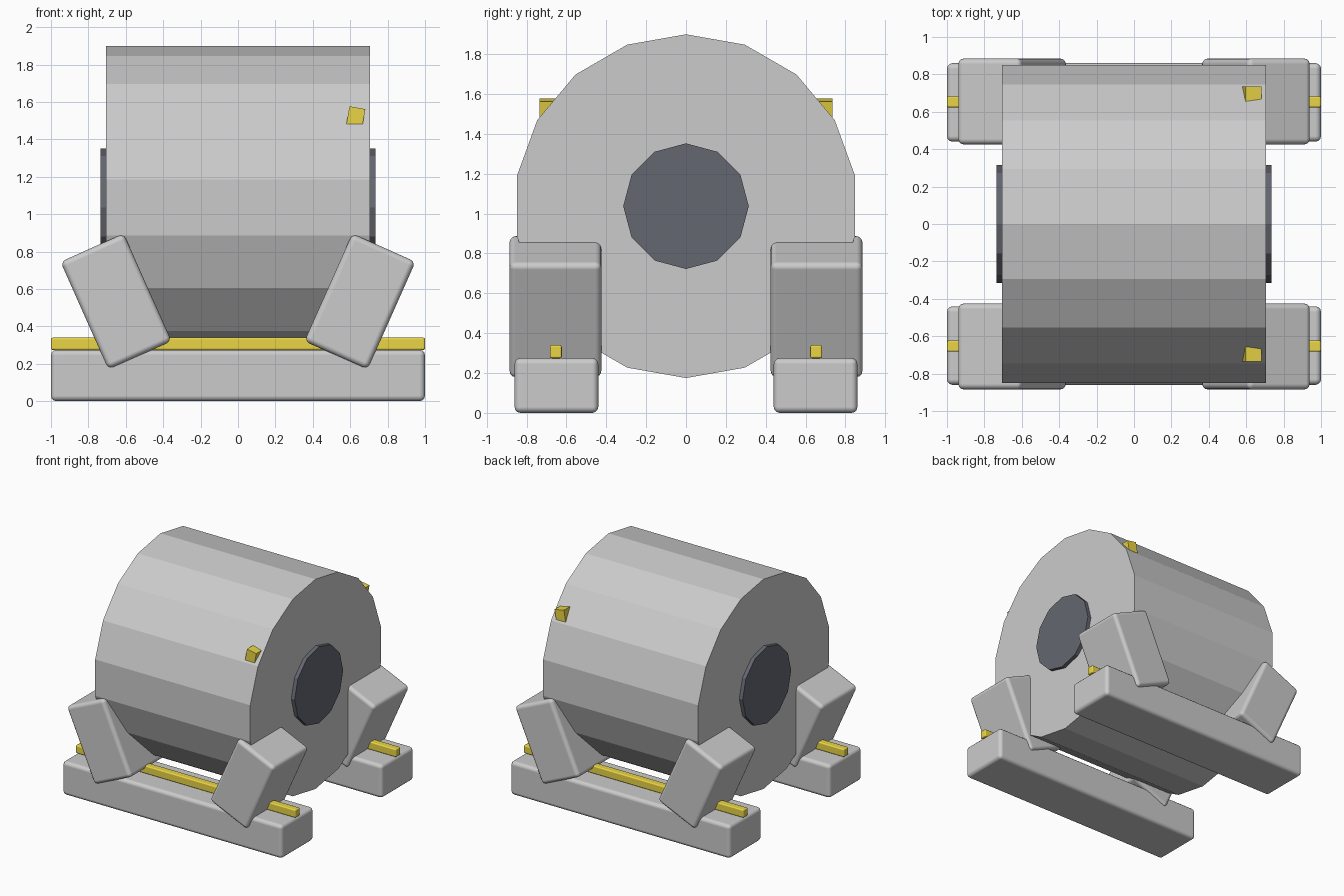
import bpy
from math import radians, pi

if "Cube" in bpy.data.objects:
    bpy.data.objects.remove(bpy.data.objects["Cube"])

def material(name, rgb):
    m = bpy.data.materials.new(name)
    m.diffuse_color = (*rgb, 1)
    m.use_nodes = True
    m.node_tree.nodes["Principled BSDF"].inputs["Base Color"].default_value = m.diffuse_color
    return m

YELLOW = material("yellow_paint", (0.82, 0.66, 0.06))
DARK = material("dark_metal", (0.13, 0.135, 0.165))

def box(name, loc, size, tilt=0, bevel=0, mat=None):
    bpy.ops.mesh.primitive_cube_add(size=1, location=loc)
    ob = bpy.context.object
    ob.name = name
    ob.scale = size
    bpy.ops.object.transform_apply(location=False, rotation=False, scale=True)
    ob.rotation_euler.y = radians(tilt)
    if bevel:
        bpy.ops.object.shade_smooth()
        mod = ob.modifiers.new("rounded_edges", 'BEVEL')
        mod.width = bevel
        mod.segments = 3
        mod.harden_normals = True
    if mat:
        ob.data.materials.append(mat)
    return ob

def roller(name, sides, radius, length, mat=None):
    # Cylinder along x with one corner pointing straight up
    bpy.ops.mesh.primitive_cylinder_add(vertices=sides, radius=radius, depth=length,
                                        location=(0, 0, 1.037), rotation=(0, pi / 2, 0))
    ob = bpy.context.object
    ob.name = name
    bpy.ops.object.transform_apply(location=False, rotation=True, scale=False)
    # Rotate about x so a corner sits at the top
    top = max(ob.data.vertices, key=lambda v: v.co.z).co
    if abs(top.y) > 0.01:
        ob.rotation_euler.x = pi / sides
    if mat:
        ob.data.materials.append(mat)
    return ob

# Main drum and the hub that shows at both ends
roller("drum", 18, 0.862, 1.41)
roller("hub", 12, 0.315, 1.472, DARK)

for side, y in (("front", -1), ("back", 1)):
    # Skid with its yellow stripe
    box(side + "_skid", (0, y * 0.65, 0.1375), (2, 0.42, 0.275), bevel=0.03)
    box(side + "_stripe", (0, y * 0.653, 0.307), (2, 0.06, 0.066), bevel=0.01, mat=YELLOW)
    # Splayed cradle blocks
    for end, x in (("left", -1), ("right", 1)):
        box(f"{side}_{end}_cradle", (x * 0.652, y * 0.655, 0.533),
            (0.37, 0.46, 0.63), tilt=x * 24, bevel=0.03)
    # Small tag set into the drum
    box(side + "_tag", (0.629, y * 0.692, 1.515), (0.086, 0.086, 0.11), tilt=10, mat=YELLOW)
